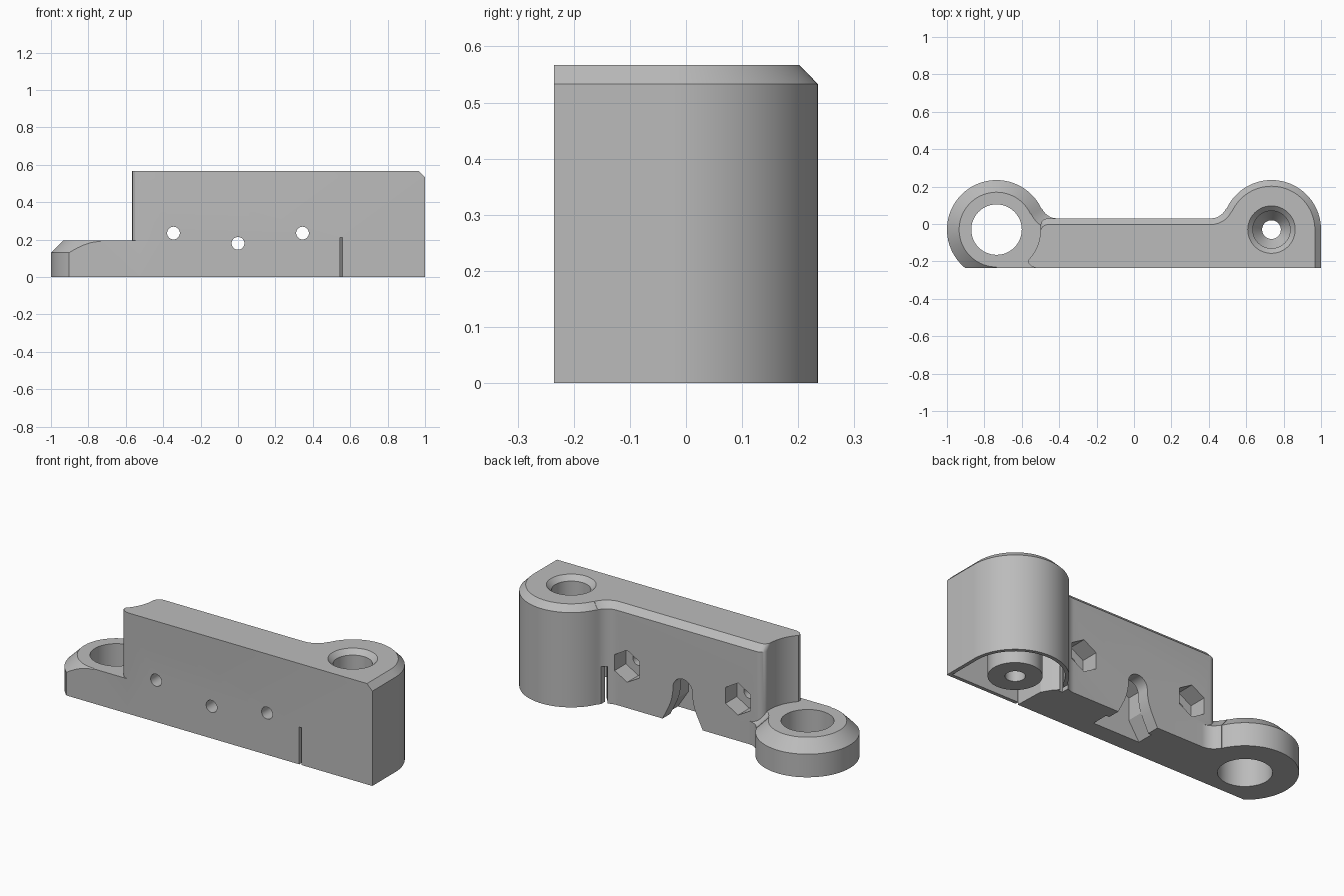
import bpy
import bmesh
from math import cos, sin, radians, atan2, pi, sqrt

if "Cube" in bpy.data.objects:
    bpy.data.objects.remove(bpy.data.objects["Cube"], do_unlink=True)

grey = bpy.data.materials.new("plain_grey")
grey.use_nodes = True
grey.diffuse_color = (0.5, 0.5, 0.5, 1)
grey.node_tree.nodes["Principled BSDF"].inputs["Base Color"].default_value = (0.5, 0.5, 0.5, 1)

CX, CY, R = 0.735, -0.03, 0.265      # end cylinders
FRONT, BACK = -0.235, 0.03           # bar faces
FX, FR = 0.41, 0.09                  # fillet between bar and cylinder
FY = BACK + FR
TANGENT = atan2(CY - FY, CX - FX)    # direction from fillet to cylinder


def arc(cx, cy, r, a0, a1, n=24):
    return [(cx + r * cos(a0 + (a1 - a0) * i / n), cy + r * sin(a0 + (a1 - a0) * i / n))
            for i in range(n + 1)]


def circle(cx, cy, r, n=48, turn=0.0):
    return arc(cx, cy, r, turn, turn + 2 * pi, n)[:-1]


def rect(x0, x1, y0, y1):
    return [(x0, y0), (x1, y0), (x1, y1), (x0, y1)]


def loft(name, sections, axis="z"):
    """Skin matching outlines, each given with its level along the axis."""
    bm = bmesh.new()
    rings = []
    for outline, lv in sections:
        rings.append([bm.verts.new((a, b, lv) if axis == "z" else (a, lv, b)) for a, b in outline])
    n = len(rings[0])
    for lo, hi in zip(rings, rings[1:]):
        for i in range(n):
            j = (i + 1) % n
            bm.faces.new((lo[i], lo[j], hi[j], hi[i]))
    bm.faces.new(rings[0])
    bm.faces.new(rings[-1])
    bmesh.ops.recalc_face_normals(bm, faces=bm.faces)
    mesh = bpy.data.meshes.new(name)
    bm.to_mesh(mesh)
    bm.free()
    mesh.materials.append(grey)
    ob = bpy.data.objects.new(name, mesh)
    bpy.context.collection.objects.link(ob)
    return ob


def prism(name, outline, lo, hi, axis="z"):
    return loft(name, [(outline, lo), (outline, hi)], axis)


def combine(target, tool, operation):
    mod = target.modifiers.new(tool.name, "BOOLEAN")
    mod.operation, mod.solver, mod.object = operation, "EXACT", tool
    bpy.context.view_layer.objects.active = target
    bpy.ops.object.modifier_apply(modifier=mod.name)
    bpy.data.objects.remove(tool, do_unlink=True)


def fillet_and_round(d, end):
    """Bar back edge, fillet and cylinder on the +x side, inset by d."""
    return (arc(FX, FY, FR + d, -pi / 2, TANGENT, 12)
            + arc(CX, CY, R - d, TANGENT + pi, end, 48))


def body_outline(d):
    # concave end clears the fastener head above the low lug
    notch = arc(-CX, CY, 0.235, radians(-44), radians(-4), 12)
    corner = arc(-0.46, BACK - 0.04, 0.04, pi, pi / 2, 8)
    return ([(-0.525, FRONT), (-0.55, -0.225), (-0.564, -0.21)] + notch
            + [(x, y - d) for x, y in corner]
            + fillet_and_round(d, 0) + [(1 - d, FRONT)])


def lug_outline(d):
    side = fillet_and_round(d, -pi / 2)
    return [(-x, y) for x, y in side] + [(-CX, -0.3), (-FX, -0.3)]


# Tall body with a chamfered back edge
body = loft("mount_body", [(body_outline(0), 0), (body_outline(0), 0.533),
                           (body_outline(0.033), 0.567)])

# Low chamfered lug, trimmed flush with the front
lug = loft("low_lug", [(lug_outline(0), 0), (lug_outline(0), 0.13), (lug_outline(0.065), 0.195)])
combine(lug, prism("front_trim", rect(-1.2, 0, -0.5, FRONT), -0.1, 0.4), "DIFFERENCE")
combine(body, lug, "UNION")
combine(body, prism("lug_hole", circle(-CX, CY, 0.135), -0.1, 0.4), "DIFFERENCE")

# Hollow underside of the tall cylinder
W = 0.02
cavity = ([(0.545, FRONT + W), (0.54, -0.07), (0.51, -0.02), (0.475, 0.02)]
          + arc(CX, CY, R - W, radians(155), 0, 36) + [(1 - W, FRONT + W)])
combine(body, prism("cavity", cavity, -0.1, 0.21), "DIFFERENCE")

# Relief slits through the front wall and the fillet
combine(body, prism("front_slit", rect(0.545, 0.56, -0.3, -0.2), -0.1, 0.21), "DIFFERENCE")
combine(body, prism("back_slit", rect(0.458, 0.482, 0.0, 0.12), -0.1, 0.21), "DIFFERENCE")

# Hanging boss with countersunk counterbore
combine(body, prism("boss", circle(CX, CY, 0.135), 0, 0.25), "UNION")
bore = [(0.05, -0.1), (0.05, 0.25), (0.1, 0.32), (0.1, 0.54), (0.127, 0.567), (0.14, 0.58)]
combine(body, loft("bore", [(circle(CX, CY, r), z) for r, z in bore]), "DIFFERENCE")

# Cross holes, with hexagonal nut pockets on the outer two
for x, z in ((-0.345, 0.235), (0, 0.18), (0.345, 0.235)):
    combine(body, prism("cross_hole", circle(x, z, 0.034, 32), -0.4, 0.2, "y"), "DIFFERENCE")
    if x:
        combine(body, prism("nut_pocket", circle(x, z, 0.09, 6, pi / 2), -0.07, 0.2, "y"),
                "DIFFERENCE")

# Bell-shaped recess at the back, open below
half = [(0.13, -0.05), (0.125, 0.0), (0.105, 0.04), (0.085, 0.08), (0.07, 0.12), (0.062, 0.16)]
bell = half + arc(0, 0.195, 0.06, 0, pi, 16) + [(-x, z) for x, z in reversed(half)]
combine(body, prism("bell_recess", bell, -0.05, 0.2, "y"), "DIFFERENCE")

# Nut slot behind it, flared at the bottom
slot = [(0.16, -0.05), (0.145, 0.0), (0.08, 0.1), (0.08, 0.225), (0, 0.27)]
slot += [(-x, z) for x, z in reversed(slot[:-1])]
combine(body, prism("nut_slot", slot, -0.135, -0.04, "y"), "DIFFERENCE")

# Smooth rounds, crisp edges
bpy.ops.object.select_all(action="DESELECT")
body.select_set(True)
bpy.context.view_layer.objects.active = body
bpy.ops.object.shade_smooth_by_angle(angle=radians(25))
